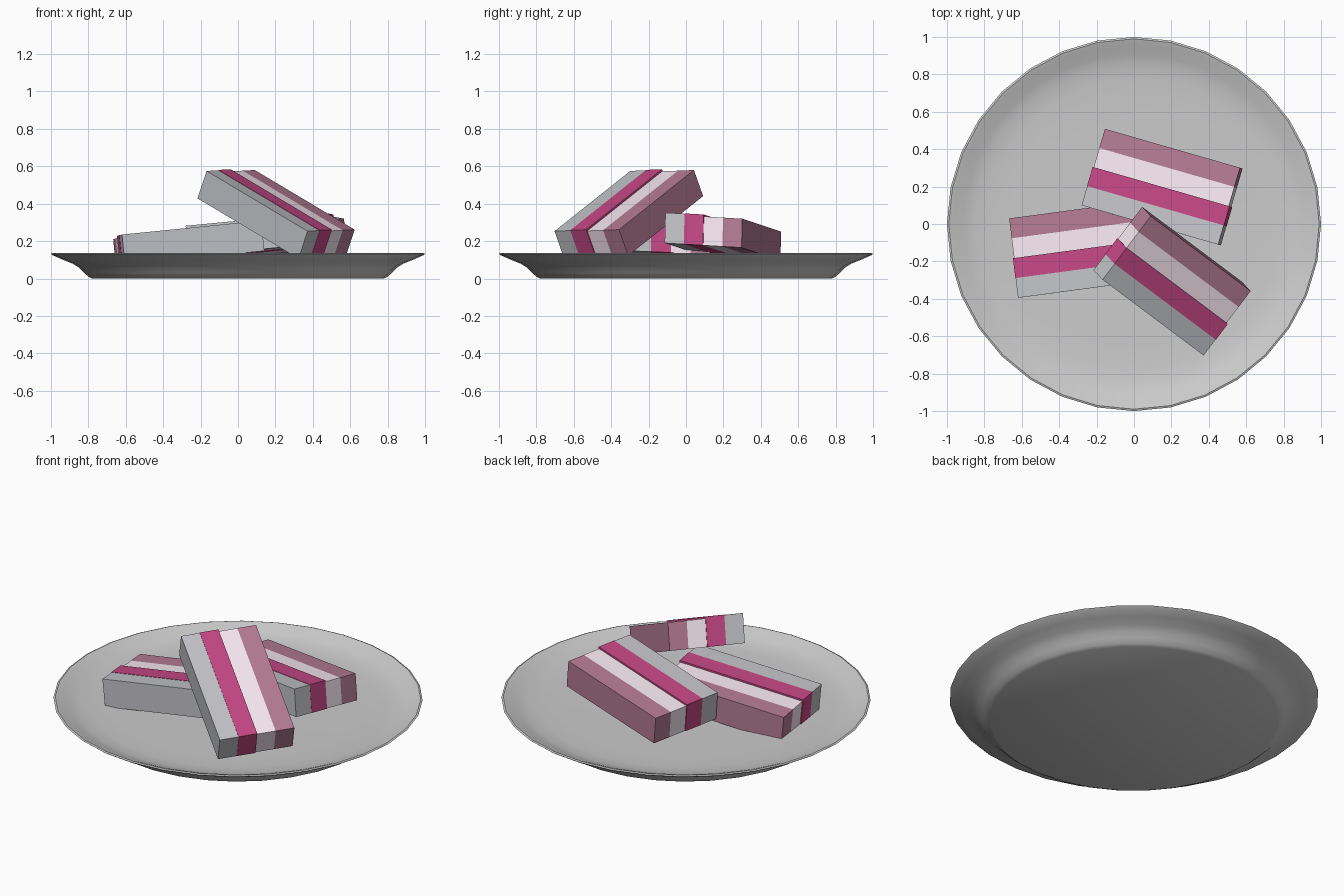
import bpy, bmesh, math
from mathutils import Vector

if "Cube" in bpy.data.objects:
    bpy.data.objects.remove(bpy.data.objects["Cube"])


def make_object(name, bm, mats=()):
    bmesh.ops.recalc_face_normals(bm, faces=bm.faces)
    mesh = bpy.data.meshes.new(name)
    bm.to_mesh(mesh)
    bm.free()
    for m in mats:
        mesh.materials.append(m)
    obj = bpy.data.objects.new(name, mesh)
    bpy.context.collection.objects.link(obj)
    return obj


def material(name, rgb):
    m = bpy.data.materials.new(name)
    m.diffuse_color = (*rgb, 1)
    m.use_nodes = True
    m.node_tree.nodes["Principled BSDF"].inputs["Base Color"].default_value = m.diffuse_color
    return m


# Plate: closed profile (radius, height) turned into a 32-sided dish
profile = [(0, 0), (0.78, 0), (0.80, 0.01), (0.825, 0.032), (0.85, 0.058),
           (0.885, 0.08), (0.94, 0.102), (0.99, 0.124), (1.0, 0.132),
           (0.99, 0.136), (0.96, 0.126), (0.91, 0.105), (0.86, 0.091),
           (0.78, 0.083), (0.66, 0.08), (0, 0.078)]
SIDES = 32
bm = bmesh.new()
rings = []
for r, z in profile:
    if r == 0:
        rings.append([bm.verts.new((0, 0, z))] * SIDES)
    else:
        rings.append([bm.verts.new((r * math.cos(2 * math.pi * i / SIDES),
                                    r * math.sin(2 * math.pi * i / SIDES), z))
                      for i in range(SIDES)])
for a, b in zip(rings, rings[1:]):
    for i in range(SIDES):
        j = (i + 1) % SIDES
        bm.faces.new(list(dict.fromkeys([a[i], a[j], b[j], b[i]])))
plate = make_object("plate", bm)
bpy.context.view_layer.objects.active = plate
plate.select_set(True)
bpy.ops.object.shade_smooth_by_angle(angle=math.radians(40))
plate.select_set(False)

# Layer colours, front to back, with small height steps
layers = [("grey_layer", (0.54, 0.545, 0.58), 0.0),
          ("pink_layer", (0.56, 0.065, 0.235), 0.002),
          ("white_layer", (0.95, 0.82, 0.90), -0.008),
          ("mauve_layer", (0.46, 0.20, 0.29), -0.008)]
mats = [material(n, c) for n, c, _ in layers]
THICK = 0.163


def slice_of_cake(name, corner, along, across, roll=0.0):
    """Four-layer block; corner is its top front left, along/across its edges.
    roll is the rise of the layers' side walls across the block."""
    o, l, w = Vector(corner), Vector(along), Vector(across)
    up = l.cross(Vector((w.x, w.y, roll))).normalized()
    lu = l.normalized()
    bm = bmesh.new()
    for k, (_, _, lift) in enumerate(layers):
        vs = []
        for h in (-THICK, lift):
            for u, v in ((0, k), (1, k), (1, k + 1), (0, k + 1)):
                p = o + l * u + w * (v / 4) + up * h + lu * lift * (u - 0.5)
                vs.append(bm.verts.new(p))
        quads = [(3, 2, 1, 0), (4, 5, 6, 7)]
        quads += [(i, (i + 1) % 4, (i + 1) % 4 + 4, i + 4) for i in range(4)]
        for q in quads:
            bm.faces.new([vs[i] for i in q]).material_index = k
    make_object(name, bm, mats)


slice_of_cake("left_slice", (-0.62, -0.395, 0.235), (0.745, 0.10, 0.075), (-0.052, 0.424, -0.018))
slice_of_cake("back_slice", (-0.28, 0.10, 0.282), (0.73, -0.21, 0.07), (0.12, 0.41, -0.024))
slice_of_cake("leaning_slice", (-0.168, -0.298, 0.575), (0.54, -0.405, -0.322),
              (0.257, 0.34, 0.014), 0.035)
